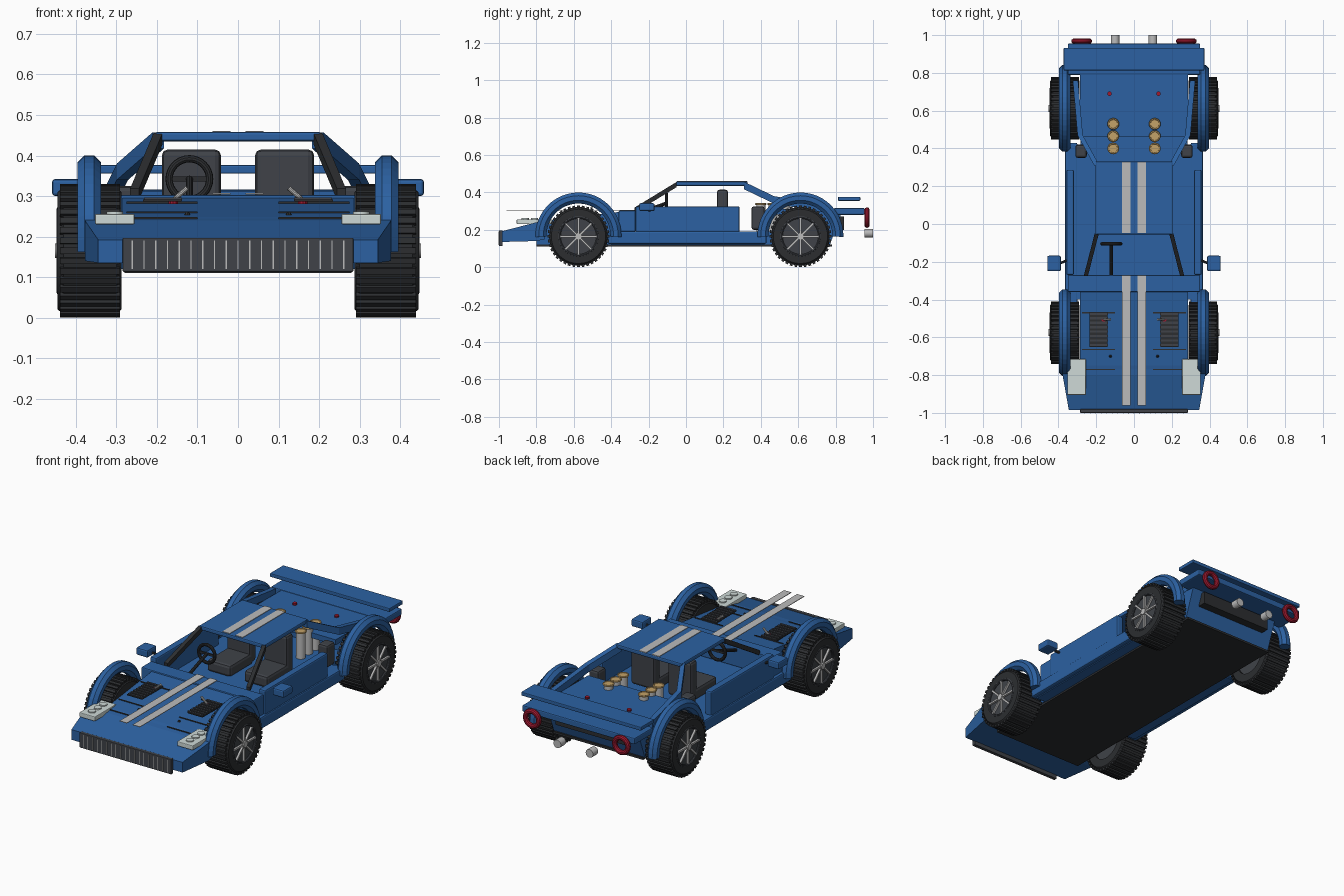
import bpy, bmesh, math
from mathutils import Vector, Matrix

if "Cube" in bpy.data.objects:
    bpy.data.objects.remove(bpy.data.objects["Cube"])


def mat(name, c):
    m = bpy.data.materials.new(name)
    m.diffuse_color = (*c, 1)
    m.use_nodes = True
    m.node_tree.nodes["Principled BSDF"].inputs["Base Color"].default_value = m.diffuse_color
    return m


BLUE = mat("blue_paint", (0.025, 0.12, 0.36))
BLACK = mat("black", (0.025, 0.027, 0.03))
DARK = mat("dark_trim", (0.05, 0.055, 0.065))
SILVER = mat("silver", (0.5, 0.5, 0.5))
LAMP = mat("lamp", (0.62, 0.7, 0.68))
RED = mat("red", (0.35, 0.01, 0.03))
GOLD = mat("gold", (0.55, 0.36, 0.14))


def finish(name, bm, m, smooth=False):
    bmesh.ops.recalc_face_normals(bm, faces=bm.faces[:])
    me = bpy.data.meshes.new(name)
    bm.to_mesh(me)
    bm.free()
    me.materials.append(m)
    ob = bpy.data.objects.new(name, me)
    bpy.context.collection.objects.link(ob)
    if smooth:
        bpy.ops.object.select_all(action='DESELECT')
        ob.select_set(True)
        bpy.context.view_layer.objects.active = ob
        bpy.ops.object.shade_smooth_by_angle(angle=math.radians(30))
    return ob


def box(name, x, y, z, m, bevel=0.0):
    """Box from (min, max) ranges."""
    bm = bmesh.new()
    lo, hi = Vector((x[0], y[0], z[0])), Vector((x[1], y[1], z[1]))
    bmesh.ops.create_cube(bm, size=1, matrix=Matrix.Translation((lo + hi) / 2)
                          @ Matrix.Diagonal((*(hi - lo), 1)))
    if bevel:
        bmesh.ops.bevel(bm, geom=bm.edges[:], offset=bevel, segments=2, affect='EDGES', profile=0.5)
    return finish(name, bm, m)


def side(s, a, b):
    return sorted((s * a, s * b))


def loft(name, rings, m, closed=False):
    """Skin a list of rings with equal point counts."""
    bm = bmesh.new()
    vs = [[bm.verts.new(p) for p in r] for r in rings]
    n, k = len(vs), len(vs[0])
    for i in range(n if closed else n - 1):
        a, b = vs[i], vs[(i + 1) % n]
        for j in range(k):
            bm.faces.new((a[j], a[(j + 1) % k], b[(j + 1) % k], b[j]))
    if not closed:
        bm.faces.new(vs[0])
        bm.faces.new(vs[-1])
    return finish(name, bm, m, closed)


def prism(name, prof, w, m):
    """Side profile (y, z) extruded across x."""
    return loft(name, [[(x, y, z) for y, z in prof] for x in (-w, w)], m)


def cyl(name, a, b, r, m, r2=None, n=20):
    a, b = Vector(a), Vector(b)
    bm = bmesh.new()
    rot = (b - a).to_track_quat('Z', 'Y').to_matrix().to_4x4()
    bmesh.ops.create_cone(bm, cap_ends=True, segments=n, radius1=r, radius2=r if r2 is None else r2,
                          depth=(b - a).length, matrix=Matrix.Translation((a + b) / 2) @ rot)
    return finish(name, bm, m, True)


def torus(name, c, R, r, axis, m, n=32, k=10):
    rings = []
    for i in range(n):
        t = 2 * math.pi * i / n
        ring = []
        for j in range(k):
            p = 2 * math.pi * j / k
            q = R + r * math.cos(p)
            u, v, w = q * math.cos(t), q * math.sin(t), r * math.sin(p)
            ring.append((c[0] + w, c[1] + u, c[2] + v) if axis == 'x' else (c[0] + u, c[1] + w, c[2] + v))
        rings.append(ring)
    return loft(name, rings, m, True)


def wheel(tag, s, cy):
    cz = 0.165
    # tyre: lathed section around the axle
    sec = [(0.288, 0.10), (0.288, 0.145), (0.30, 0.157), (0.43, 0.157), (0.445, 0.145), (0.445, 0.105), (0.42, 0.10)]
    loft(tag + "_tyre", [[(s * x, cy + r * math.cos(2 * math.pi * i / 40), cz + r * math.sin(2 * math.pi * i / 40))
                          for x, r in sec] for i in range(40)], BLACK, True)
    # tread blocks
    bm = bmesh.new()
    for i in range(40):
        bmesh.ops.create_cube(bm, size=1, matrix=Matrix.Translation((s * 0.365, cy, cz))
                              @ Matrix.Rotation(2 * math.pi * i / 40, 4, 'X')
                              @ Matrix.Translation((0, 0, 0.158)) @ Matrix.Diagonal((0.148, 0.015, 0.014, 1)))
    finish(tag + "_tread", bm, BLACK)
    cyl(tag + "_disc", (s * 0.30, cy, cz), (s * 0.435, cy, cz), 0.103, DARK, n=40)
    torus(tag + "_rim", (s * 0.441, cy, cz), 0.102, 0.007, 'x', DARK, 40, 8)
    # spokes and hub
    bm = bmesh.new()
    for i in range(8):
        bmesh.ops.create_cube(bm, size=1, matrix=Matrix.Translation((s * 0.44, cy, cz))
                              @ Matrix.Rotation(math.pi * i / 4, 4, 'X')
                              @ Matrix.Translation((0, 0, 0.05)) @ Matrix.Diagonal((0.012, 0.01, 0.1, 1)))
    finish(tag + "_spokes", bm, SILVER)
    cyl(tag + "_hub", (s * 0.42, cy, cz), (s * 0.452, cy, cz), 0.018, SILVER)
    # octagonal half-ring fender
    rings = []
    for i in range(25):
        t = math.radians(-2 + 184 * i / 24)
        rings.append([(s * (0.367 + 0.032 * math.cos(math.pi * (j + .5) / 4)),
                       cy + (0.2 + 0.032 * math.sin(math.pi * (j + .5) / 4)) * math.cos(t),
                       cz + 0.005 + (0.2 + 0.032 * math.sin(math.pi * (j + .5) / 4)) * math.sin(t)) for j in range(8)])
    loft(tag + "_fender", rings, BLUE)


def beam(name, pts, w, h, m):
    """Rectangular bar through points, w in x and h in z."""
    loft(name, [[(x - w, y, z - h), (x + w, y, z - h), (x + w, y, z + h), (x - w, y, z + h)] for x, y, z in pts], m)


# chassis and main body
box("floor_plate", (-0.28, 0.28), (-0.8, 0.78), (0.11, 0.122), BLACK)
box("tub", (-0.34, 0.34), (-0.4, 0.42), (0.12, 0.19), BLUE)
prism("hood", [(-0.8, 0.122), (-0.3, 0.122), (-0.27, 0.3), (-0.32, 0.3), (-0.75, 0.248), (-0.8, 0.238)], 0.285, BLUE)
loft("nose", [[(-w, y, z0), (w, y, z0), (w, y, z1), (-w, y, z1)] for w, y, z0, z1 in
              ((0.345, -0.985, 0.135, 0.192), (0.378, -0.8, 0.14, 0.24), (0.375, -0.755, 0.15, 0.246))], BLUE)
box("cowl", (-0.35, 0.35), (-0.36, -0.27), (0.19, 0.303), BLUE, 0.006)
prism("rear_body", [(0.42, 0.122), (0.77, 0.122), (0.83, 0.285), (0.58, 0.285), (0.58, 0.19), (0.42, 0.19)], 0.283, BLUE)
box("rear_deck", (-0.285, 0.285), (0.46, 0.8), (0.282, 0.312), BLUE)
box("tail_deck", (-0.35, 0.35), (0.79, 0.955), (0.28, 0.316), BLUE, 0.006)
box("spoiler", (-0.372, 0.372), (0.813, 0.932), (0.355, 0.376), BLUE, 0.004)
box("rear_grille", (-0.22, 0.22), (0.79, 0.845), (0.2, 0.27), BLACK)
box("roof", (-0.205, 0.205), (-0.055, 0.33), (0.435, 0.458), BLUE, 0.006)

# front grille with slats
box("grille", (-0.285, 0.285), (-1.0, -0.98), (0.113, 0.197), DARK, 0.003)
for i in range(19):
    x = -0.261 + i * 0.029
    box("grille_slat", (x - 0.0015, x + 0.0015), (-1.002, -0.99), (0.12, 0.19), SILVER)

for s, tag in ((-1, "left"), (1, "right")):
    wheel(tag + "_front_wheel", s, -0.575)
    wheel(tag + "_rear_wheel", s, 0.612)
    # sill, door, mirror
    box(tag + "_sill", side(s, 0.3, 0.365), (-0.42, 0.43), (0.125, 0.192), BLUE, 0.008)
    box(tag + "_door", side(s, 0.318, 0.358), (-0.27, 0.287), (0.185, 0.325), BLUE, 0.008)
    box(tag + "_mirror", side(s, 0.387, 0.459), (-0.25, -0.168), (0.3, 0.342), BLUE, 0.008)
    cyl(tag + "_mirror_stalk", (s * 0.345, -0.19, 0.3), (s * 0.4, -0.21, 0.318), 0.007, BLACK, n=10)
    # roof pillars and rear buttresses
    beam(tag + "_windscreen_pillar", [(s * 0.255, -0.275, 0.305), (s * 0.197, -0.05, 0.442)], 0.011, 0.014, BLACK)
    beam(tag + "_buttress", [(s * 0.197, 0.31, 0.437), (s * 0.285, 0.47, 0.36), (s * 0.31, 0.76, 0.31)], 0.014, 0.02, BLUE)
    box(tag + "_air_intake", side(s, 0.25, 0.31), (0.35, 0.42), (0.2, 0.325), DARK, 0.012)
    # lights and exhaust
    box(tag + "_headlight", side(s, 0.255, 0.353), (-0.905, -0.715), (0.23, 0.256), LAMP, 0.004)
    for y in (-0.86, -0.81, -0.76):
        cyl(tag + "_headlight_lens", (s * 0.304, y, 0.254), (s * 0.304, y, 0.262), 0.02, LAMP)
    torus(tag + "_tail_light", (s * 0.277, 0.968, 0.265), 0.041, 0.014, 'y', RED)
    cyl(tag + "_exhaust", (s * 0.1, 0.955, 0.182), (s * 0.1, 1.0, 0.182), 0.023, SILVER)
    # hood louvres, panel gaps, latches
    box(tag + "_vent", side(s, 0.14, 0.235), (-0.65, -0.465), (0.286, 0.291), BLACK)
    for i in range(8):
        y = -0.64 + i * 0.0235
        box(tag + "_louvre", side(s, 0.138, 0.232), (y - 0.006, y + 0.006), (0.289, 0.296), DARK)
    for y, z in ((-0.77, 0.246), (-0.665, 0.26), (-0.47, 0.284)):
        box(tag + "_panel_gap", side(s, 0.1, 0.275), (y - 0.003, y + 0.003), (z - 0.004, z + 0.002), BLACK)
    cyl(tag + "_washer_nozzle", (s * 0.125, -0.7, 0.25), (s * 0.125, -0.7, 0.262), 0.01, BLACK, 0.003, 8)
    for y, z in ((-0.505, 0.28), (0.69, 0.31)):
        cyl(tag + "_latch_base", (s * 0.16 if y < 0 else s * 0.13, y, z), (s * 0.16 if y < 0 else s * 0.13, y, z + 0.012), 0.012, RED, n=10)
    cyl(tag + "_latch_pin", (s * 0.165, -0.505, 0.285), (s * 0.125, -0.505, 0.32), 0.006, SILVER, n=10)
    # intake stacks
    for y in (0.4, 0.465, 0.53):
        cyl(tag + "_intake_stack", (s * 0.11, y, 0.19), (s * 0.11, y, 0.335), 0.024, SILVER)
        torus(tag + "_stack_ring", (s * 0.11, y, 0.338), 0.026, 0.005, 'y', GOLD, 20, 6).data.transform(
            Matrix.Translation((s * 0.11, y, 0.338)) @ Matrix.Rotation(math.pi / 2, 4, 'X')
            @ Matrix.Translation((-s * 0.11, -y, -0.338)))
        cyl(tag + "_stack_cap", (s * 0.11, y, 0.334), (s * 0.11, y, 0.34), 0.024, GOLD)
    # seat
    box(tag + "_seat_cushion", side(s, 0.042, 0.188), (-0.01, 0.2), (0.19, 0.255), DARK, 0.015)
    box(tag + "_seat_back", side(s, 0.042, 0.188), (0.165, 0.225), (0.2, 0.415), DARK, 0.015)
    # racing stripes
    x = side(s, 0.018, 0.063)
    box(tag + "_hood_stripe", x, (-0.96, -0.272), (0.304, 0.307), SILVER)
    box(tag + "_roof_stripe", x, (-0.048, 0.328), (0.457, 0.461), SILVER)

# steering wheel with column
torus("steering_wheel", (-0.12, -0.105, 0.342), 0.05, 0.009, 'y', BLACK)
cyl("steering_column", (-0.12, -0.28, 0.28), (-0.12, -0.105, 0.342), 0.009, BLACK, n=10)
box("steering_spoke", (-0.168, -0.072), (-0.109, -0.101), (0.336, 0.348), BLACK)
